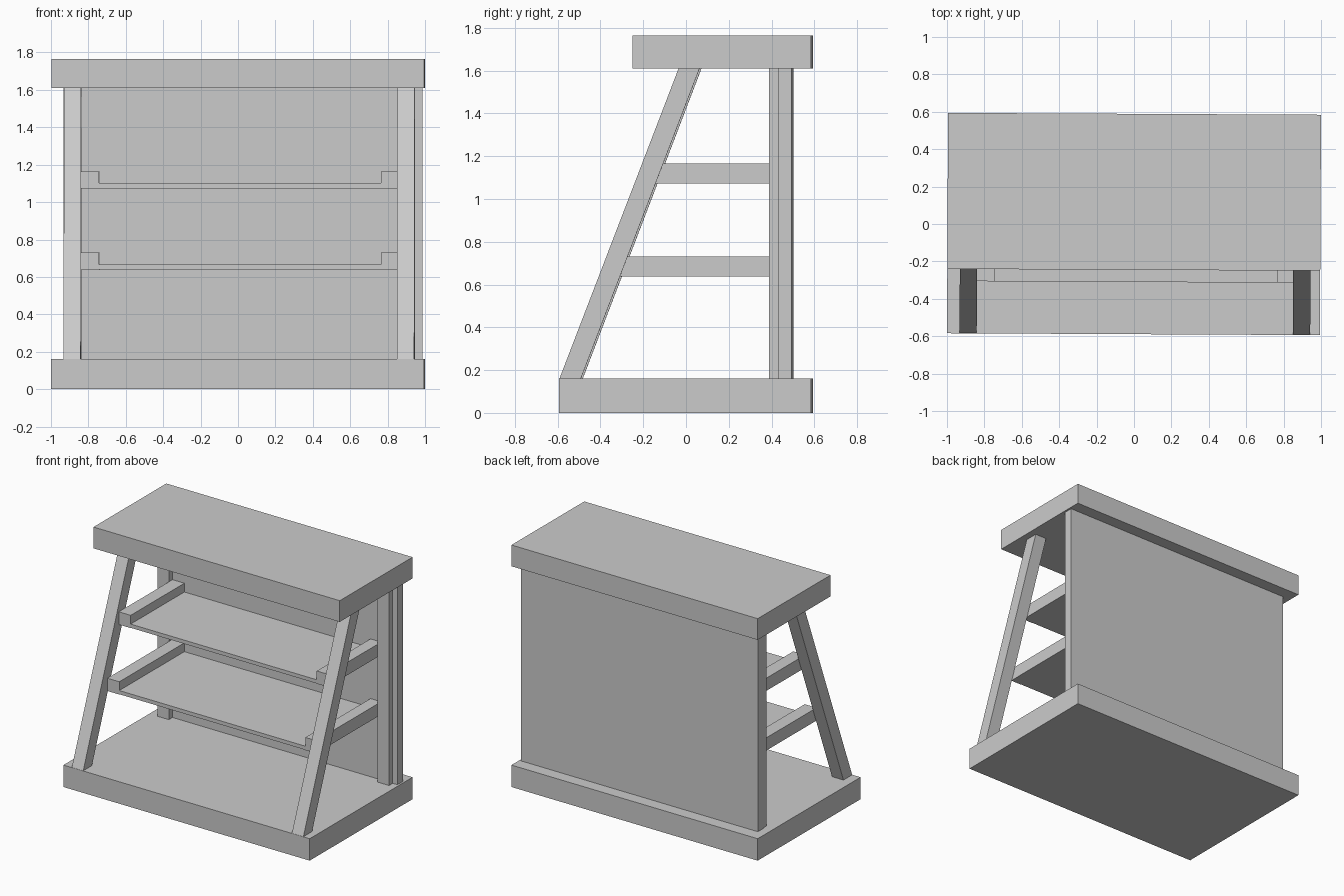
import bpy
from mathutils import Matrix

if "Cube" in bpy.data.objects:
    bpy.data.objects.remove(bpy.data.objects["Cube"])

# The whole piece sits very slightly turned about z
TURN = Matrix.Rotation(-0.005, 4, 'Z')


def prism(name, x0, x1, profile):
    """Extrude a (y, z) profile, counter-clockwise seen from +x, between x0 and x1."""
    n = len(profile)
    verts = [(x, y, z) for x in (x0, x1) for y, z in profile]
    faces = [tuple(reversed(range(n))), tuple(range(n, 2 * n))]
    faces += [(i, (i + 1) % n, n + (i + 1) % n, n + i) for i in range(n)]
    mesh = bpy.data.meshes.new(name)
    mesh.from_pydata(verts, [], faces)
    mesh.transform(TURN)
    obj = bpy.data.objects.new(name, mesh)
    bpy.context.collection.objects.link(obj)
    return obj


def box(name, x0, x1, y0, y1, z0, z1):
    return prism(name, x0, x1, [(y0, z0), (y1, z0), (y1, z1), (y0, z1)])


BASE_TOP, TOP_BOTTOM = 0.16, 1.61
PANEL_FRONT = 0.435

# Base slab, top slab and back panel
box("base", -0.997, 0.997, -0.589, 0.589, 0, BASE_TOP)
box("top", -0.997, 0.997, -0.245, 0.589, TOP_BOTTOM, 1.765)
box("back_panel", -0.935, 0.983, PANEL_FRONT, 0.499, BASE_TOP, TOP_BOTTOM)

# Slanted front legs and upright rear posts
for side, x0, x1 in (("left", -0.93, -0.838), ("right", 0.852, 0.945)):
    prism(f"front_leg_{side}", x0, x1,
          [(-0.587, BASE_TOP), (-0.487, BASE_TOP), (0.068, TOP_BOTTOM), (-0.03, TOP_BOTTOM)])
    box(f"rear_post_{side}", x0, x1, 0.393, PANEL_FRONT, BASE_TOP, TOP_BOTTOM)

# Shelves with a rail along each end
for level, front, z in (("lower", -0.31, 0.637), ("upper", -0.18, 1.072)):
    box(f"shelf_{level}", -0.742, 0.765, front, PANEL_FRONT, z + 0.002, z + 0.029)
    for side, x0, x1 in (("left", -0.838, -0.742), ("right", 0.765, 0.852)):
        box(f"shelf_rail_{level}_{side}", x0, x1, front, PANEL_FRONT, z, z + 0.093)
